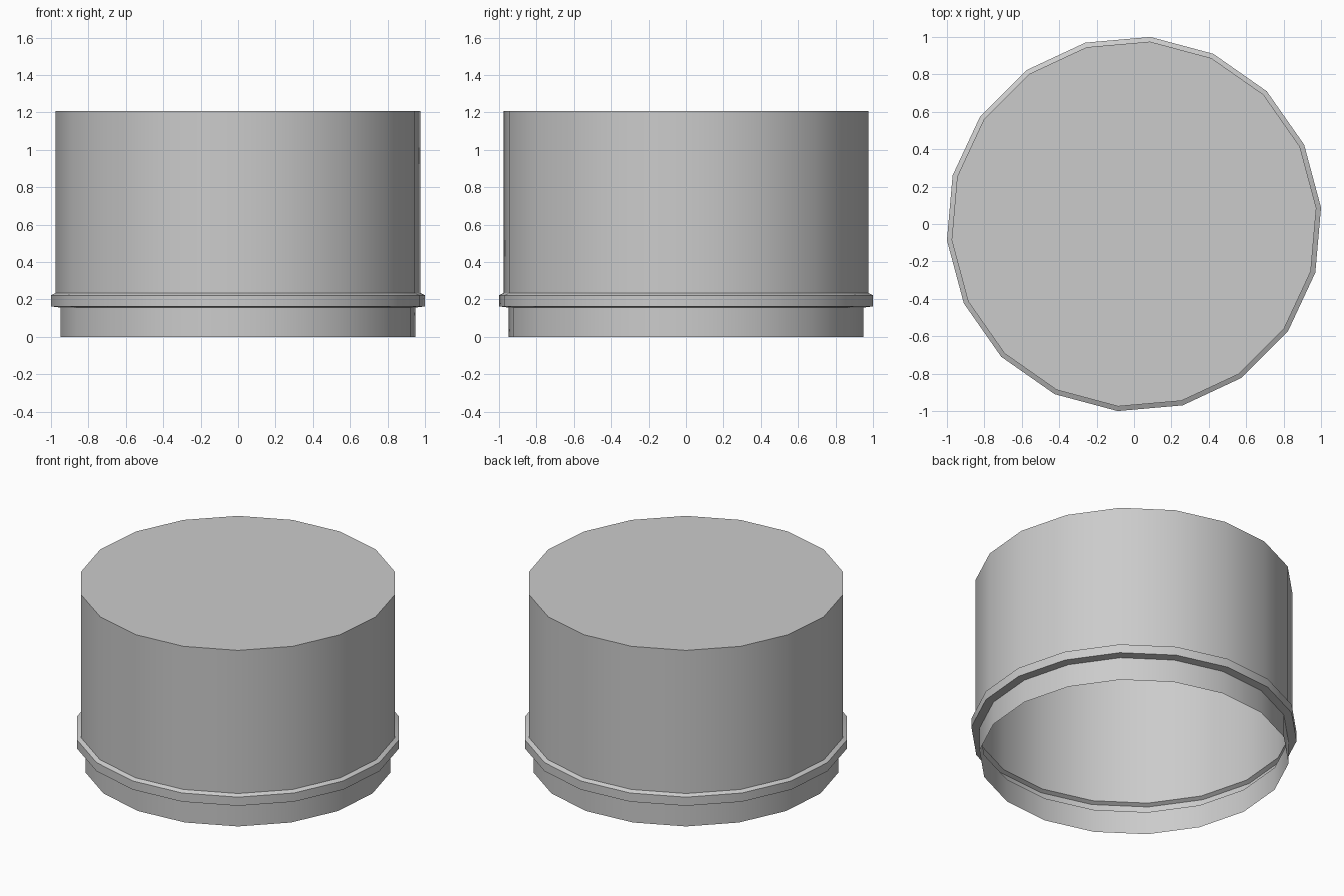
import bpy, bmesh, math

if "Cube" in bpy.data.objects:
    bpy.data.objects.remove(bpy.data.objects["Cube"])

SIDES = 18
TURN = math.radians(5)
K = 1 / math.cos(TURN)  # half-width -> corner radius

# (half-width, height) from the open bottom rim up to the closed top
profile = [(0.95, 0.0), (0.95, 0.156), (1.0, 0.163),
           (1.0, 0.222), (0.975, 0.235), (0.975, 1.206)]

# Thin open-bottomed cap shell with flange
bm = bmesh.new()
rings = []
for r, z in profile:
    rings.append([bm.verts.new((r * K * math.cos(TURN + i * math.tau / SIDES),
                                r * K * math.sin(TURN + i * math.tau / SIDES), z))
                  for i in range(SIDES)])
for low, high in zip(rings, rings[1:]):
    for i in range(SIDES):
        j = (i + 1) % SIDES
        bm.faces.new((low[i], low[j], high[j], high[i]))
bm.faces.new(rings[-1])  # flat top

mesh = bpy.data.meshes.new("cap_shell")
bm.to_mesh(mesh)
bm.free()
cap = bpy.data.objects.new("cap_shell", mesh)
bpy.context.collection.objects.link(cap)

# Smooth round the sides, crisp at the steps
bpy.context.view_layer.objects.active = cap
cap.select_set(True)
bpy.ops.object.shade_smooth_by_angle(angle=math.radians(30))
